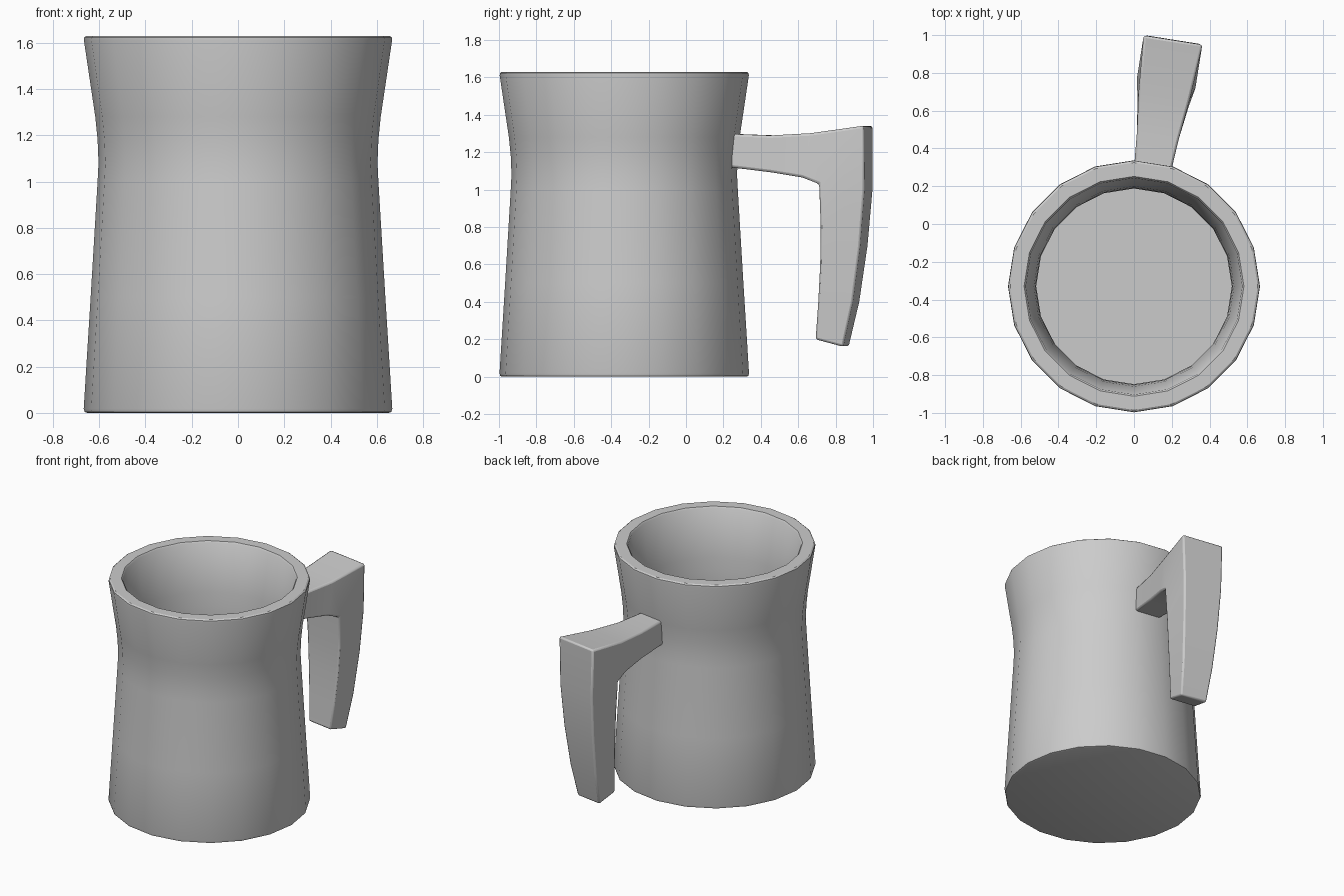
import bpy, bmesh
from math import radians, sin, cos, pi
from mathutils import Vector

if "Cube" in bpy.data.objects:
    bpy.data.objects.remove(bpy.data.objects["Cube"])

CENTRE = Vector((0, -0.33, 0))
SIDES = 20


def make_object(name, bm, angle):
    bmesh.ops.recalc_face_normals(bm, faces=bm.faces[:])
    mesh = bpy.data.meshes.new(name)
    bm.to_mesh(mesh)
    bm.free()
    ob = bpy.data.objects.new(name, mesh)
    bpy.context.collection.objects.link(ob)
    bpy.ops.object.select_all(action='DESELECT')
    ob.select_set(True)
    bpy.context.view_layer.objects.active = ob
    bpy.ops.object.shade_smooth_by_angle(angle=radians(angle))
    return ob


def skin(bm, loops):
    """Bridge successive vertex rings and cap both ends."""
    n = len(loops[0])
    for a, b in zip(loops, loops[1:]):
        for i in range(n):
            j = (i + 1) % n
            bm.faces.new((a[i], a[j], b[j], b[i]))
    bm.faces.new(loops[0])
    bm.faces.new(loops[-1])


# Mug body: (radius, z) from the outer base, over the rim, to the inner floor
profile = [(0.652, 0), (0.663, 0.004), (0.667, 0.018), (0.637, 0.5),
           (0.607, 1.0), (0.603, 1.08), (0.607, 1.18), (0.617, 1.28),
           (0.666, 1.61), (0.665, 1.623), (0.655, 1.63),
           (0.582, 1.63), (0.573, 1.62), (0.53, 1.28), (0.522, 1.18),
           (0.518, 1.08), (0.522, 1.0), (0.552, 0.5), (0.577, 0.09)]
bm = bmesh.new()
rings = []
for r, z in profile:
    rings.append([bm.verts.new(CENTRE + Vector((r * cos(2 * pi * i / SIDES),
                                                r * sin(2 * pi * i / SIDES), z)))
                  for i in range(SIDES)])
skin(bm, rings)
make_object("mug_body", bm, 35)

# Handle: stations of (outer u, outer z, inner u, inner z, width), along one facet's normal
out = Vector((cos(radians(81)), sin(radians(81)), 0))
side = Vector((out.y, -out.x, 0))
stations = [(0.585, 1.298, 0.585, 1.12, 0.19),
            (0.81, 1.29, 0.81, 1.093, 0.225),
            (1.03, 1.302, 0.985, 1.065, 0.275),
            (1.32, 1.342, 1.078, 1.03, 0.314),
            (1.322, 1.0, 1.085, 0.8, 0.295),
            (1.297, 0.7, 1.08, 0.6, 0.27),
            (1.255, 0.4, 1.067, 0.4, 0.235),
            (1.2, 0.16, 1.05, 0.2, 0.2)]
bm = bmesh.new()
loops = []
for uo, zo, ui, zi, w in stations:
    loops.append([bm.verts.new(CENTRE + out * u + side * (s * w / 2) + Vector((0, 0, z)))
                  for u, z, s in ((uo, zo, -1), (uo, zo, 1), (ui, zi, 1), (ui, zi, -1))])
skin(bm, loops)
handle = make_object("handle", bm, 35)
bevel = handle.modifiers.new("soft_edges", 'BEVEL')
bevel.width = 0.012
bevel.segments = 2
bevel.limit_method = 'ANGLE'
bevel.angle_limit = radians(40)
